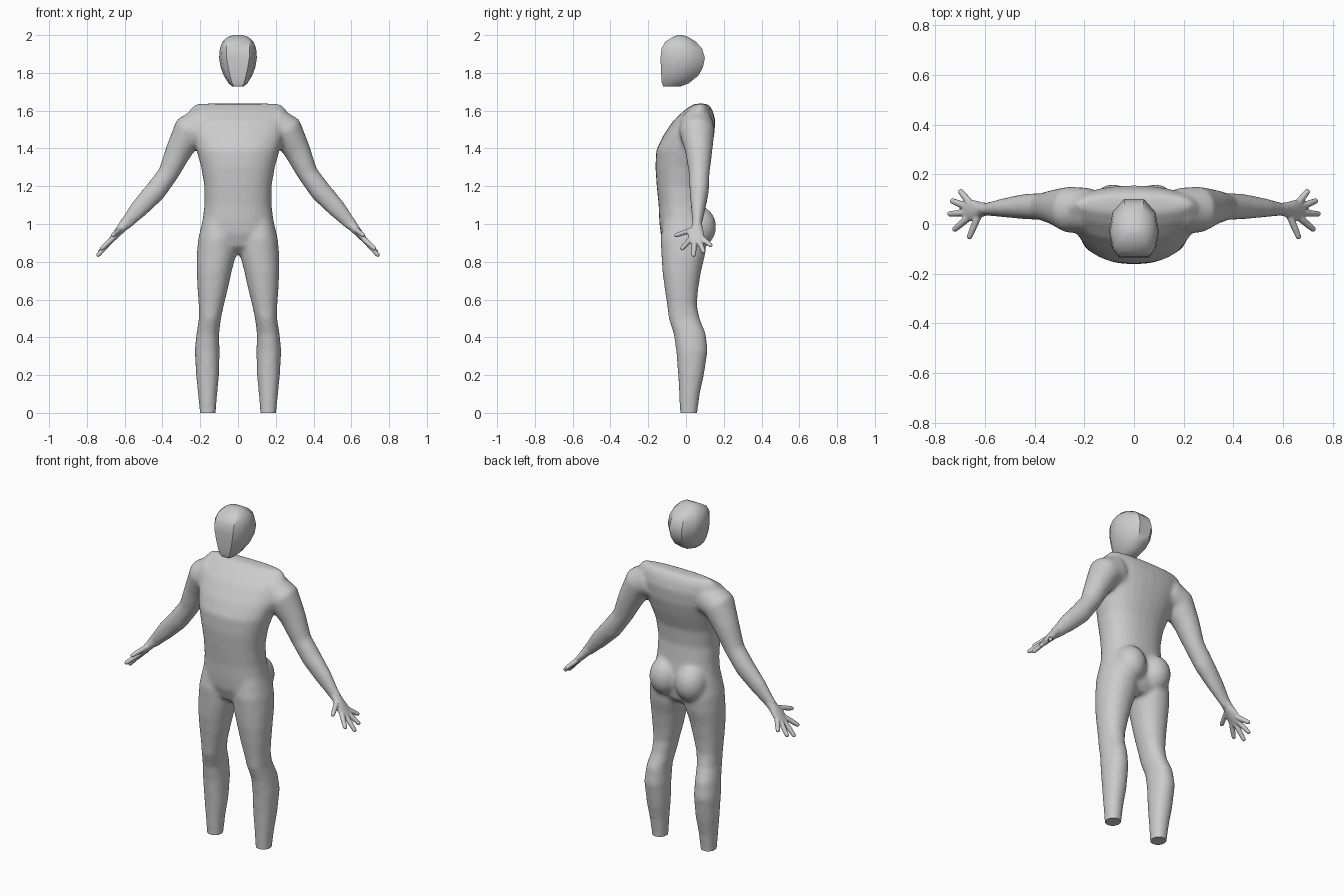
import bpy, bmesh, math
from mathutils import Vector

if "Cube" in bpy.data.objects:
    bpy.data.objects.remove(bpy.data.objects["Cube"])


def skin(bm, rings):
    """Bridge equal-length point rings and cap both ends."""
    vs = [[bm.verts.new(p) for p in r] for r in rings]
    n = len(vs[0])
    for a, b in zip(vs, vs[1:]):
        for i in range(n):
            bm.faces.new((a[i], a[(i + 1) % n], b[(i + 1) % n], b[i]))
    bm.faces.new(vs[0])
    bm.faces.new(vs[-1])


def ring(c, u, v, power=2.0, n=28):
    """Superellipse ring round c spanned by the vectors u and v."""
    pts = []
    for i in range(n):
        a = 2 * math.pi * i / n
        x, y = math.cos(a), math.sin(a)
        e = 2 / power
        pts.append(c + u * math.copysign(abs(x) ** e, x) + v * math.copysign(abs(y) ** e, y))
    return pts


def stack(bm, rows, power=2.0):
    """Upright loft from rows of z, x min, x max, y front, y back."""
    skin(bm, [ring(Vector(((a + b) / 2, (f + k) / 2, z)), Vector(((b - a) / 2, 0, 0)),
                   Vector((0, (k - f) / 2, 0)), power) for z, a, b, f, k in rows])


def limb(bm, rows, s):
    """Tube along x, y, z with an in-plane radius and a depth radius."""
    pts = [Vector((s * r[0], r[1], r[2])) for r in rows]
    rings = []
    for i, r in enumerate(rows):
        t = (pts[min(i + 1, len(pts) - 1)] - pts[max(i - 1, 0)]).normalized()
        v = (Vector((0, 1, 0)) - t * t.y).normalized()
        rings.append(ring(pts[i], t.cross(v) * r[3], v * r[4]))
    skin(bm, rings)


def finish(name, bm, voxel=0, repeat=0):
    """Make the object; optionally fuse its pieces and relax the surface."""
    bmesh.ops.recalc_face_normals(bm, faces=bm.faces)
    me = bpy.data.meshes.new(name)
    bm.to_mesh(me)
    bm.free()
    ob = bpy.data.objects.new(name, me)
    bpy.context.collection.objects.link(ob)
    if voxel:
        m = ob.modifiers.new("fuse", 'REMESH')
        m.mode, m.voxel_size = 'VOXEL', voxel
        m = ob.modifiers.new("relax", 'SMOOTH')
        m.factor, m.iterations = 0.5, repeat
        dg = bpy.context.evaluated_depsgraph_get()
        ob.data = bpy.data.meshes.new_from_object(ob.evaluated_get(dg))
        ob.modifiers.clear()
    bpy.ops.object.select_all(action='DESELECT')
    ob.select_set(True)
    bpy.context.view_layer.objects.active = ob
    bpy.ops.object.shade_smooth_by_angle(angle=math.radians(35))
    return ob


# torso: z, half width, front, back
torso = [(.84, .09, -.06, .07), (.88, .16, -.11, .10), (.95, .197, -.135, .11),
         (1.02, .188, -.142, .11), (1.1, .178, -.145, .10), (1.2, .178, -.155, .09),
         (1.3, .195, -.162, .10), (1.39, .22, -.158, .13), (1.47, .245, -.12, .15),
         (1.55, .26, -.065, .155), (1.605, .255, -.005, .14), (1.637, .225, .045, .115)]
# leg: z, inner x, outer x, front, back
leg = [(-.05, .12, .20, -.03, .06), (0, .118, .202, -.032, .06), (.1, .11, .212, -.036, .073),
       (.2, .10, .222, -.042, .095), (.33, .098, .229, -.052, .115), (.42, .10, .22, -.066, .105),
       (.5, .09, .207, -.092, .072), (.57, .075, .208, -.10, .058), (.65, .055, .214, -.112, .064),
       (.75, .033, .219, -.125, .08), (.83, .012, .219, -.13, .10), (.92, .008, .211, -.135, .11),
       (1.02, .02, .188, -.12, .09)]
# arm: centre, in-plane radius, depth radius
arm = [(.18, .055, 1.525, .10, .09), (.26, .058, 1.49, .09, .093), (.315, .068, 1.385, .07, .072),
       (.37, .07, 1.265, .055, .055), (.44, .07, 1.17, .057, .051), (.52, .065, 1.085, .05, .039),
       (.585, .06, 1.012, .036, .027), (.62, .058, .975, .028, .027)]

bm = bmesh.new()
stack(bm, [(z, -w, w, f, k) for z, w, f, k in torso], 2.3)
for s in (-1, 1):
    stack(bm, [(z, s * a, s * b, f, k) for z, a, b, f, k in leg], 2.15)
    limb(bm, arm, s)
    # buttock
    ball = bmesh.ops.create_icosphere(bm, subdivisions=3, radius=1)["verts"]
    for v in ball:
        v.co = Vector((s * .085 + v.co.x * .09, .065 + v.co.y * .095, .985 + v.co.z * .11))
body = finish("body", bm, .011, 10)

# flat cut at the ankles
bm = bmesh.new()
bm.from_mesh(body.data)
cut = bmesh.ops.bisect_plane(bm, geom=bm.verts[:] + bm.edges[:] + bm.faces[:],
                             plane_co=(0, 0, 0), plane_no=(0, 0, 1), clear_inner=True)
bmesh.ops.holes_fill(bm, edges=[e for e in bm.edges if e.is_boundary], sides=0)
for f in bm.faces:
    f.smooth = True
    if all(abs(v.co.z) < 1e-4 for v in f.verts):
        f.smooth = False
        for e in f.edges:
            e.smooth = False
bm.to_mesh(body.data)
bm.free()

# hands: palm plus a root and tip for the thumb and each finger
palm = [(.585, .06, 1.012, .03, .024), (.615, .058, .98, .025, .03), (.645, .054, .945, .02, .043),
        (.675, .054, .91, .014, .044), (.683, .054, .90, .01, .038)]
digits = [((.625, .035, .97), (.665, -.06, .938)), ((.672, .02, .915), (.727, -.026, .865)),
          ((.675, .045, .91), (.747, .04, .828)), ((.672, .07, .912), (.737, .095, .848)),
          ((.66, .085, .925), (.702, .136, .882))]
for s, side in ((-1, "right"), (1, "left")):
    bm = bmesh.new()
    limb(bm, palm, s)
    for a, b in digits:
        a, b = Vector(a), Vector(b)
        limb(bm, [(*a.lerp(b, t), r, r) for t, r in
                  ((-.2, .012), (0, .0145), (.55, .0135), (.92, .0115), (1, .007))], s)
    finish("hand_" + side, bm, .005, 4)

# head: z, front, back, half width, half width of the flat face
head = [(1.728, -.12, -.03, .03, .02), (1.745, -.128, .015, .05, .032), (1.785, -.131, .065, .075, .042),
        (1.83, -.133, .09, .092, .052), (1.88, -.135, .10, .10, .06), (1.93, -.13, .085, .096, .062),
        (1.965, -.11, .052, .082, .058), (1.99, -.07, .012, .055, .042), (2.0, -.045, -.02, .025, .018)]
rings = []
for z, f, k, w, flat in head:
    d = k - f
    half = [(flat, f), (.88 * w, f + .16 * d), (w, f + .45 * d), (.86 * w, f + .78 * d), (.4 * w, k)]
    rings.append([(x, y, z) for x, y in half] + [(-x, y, z) for x, y in reversed(half)])
bm = bmesh.new()
skin(bm, rings)
finish("head", bm)
